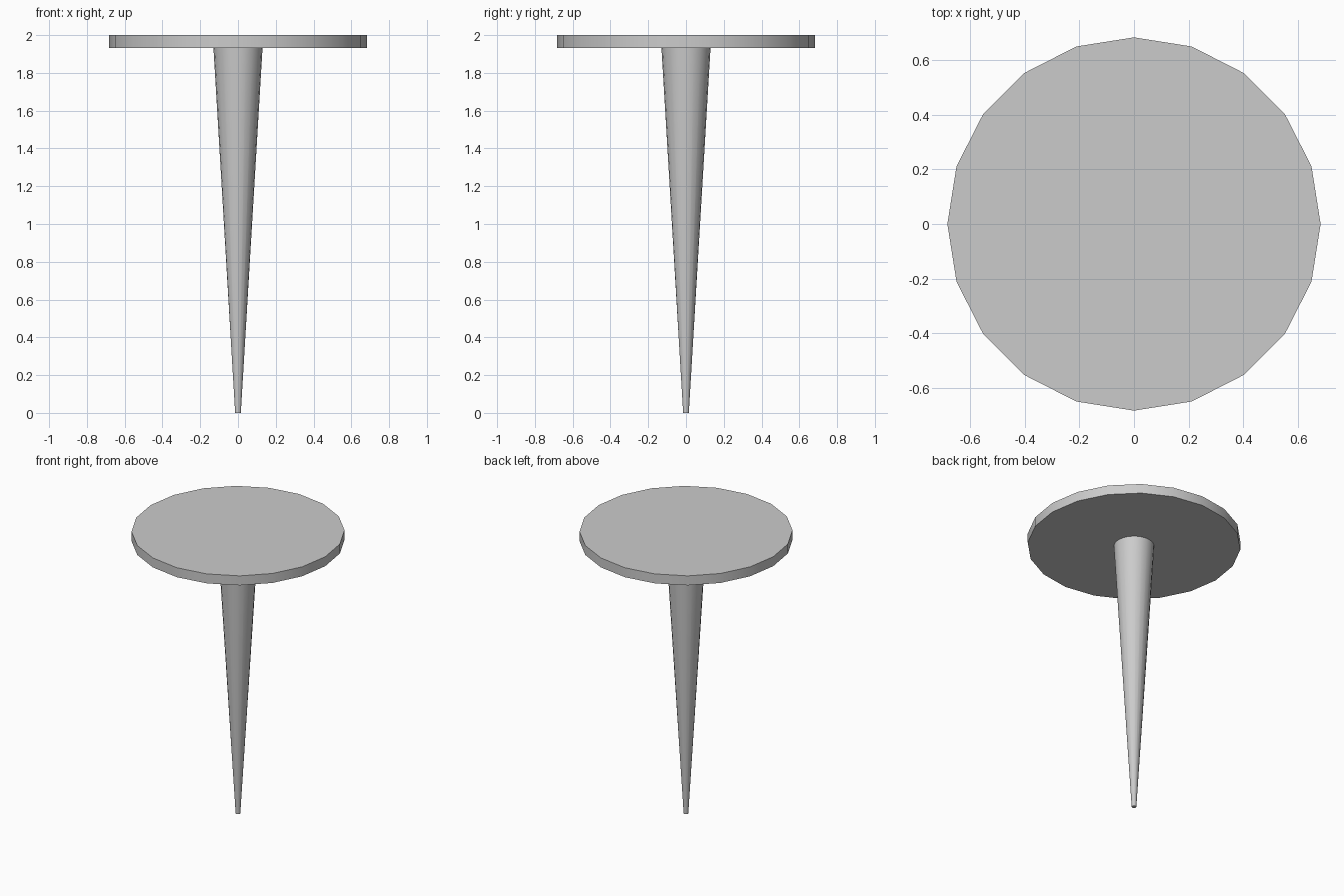
import bpy, math

if "Cube" in bpy.data.objects:
    bpy.data.objects.remove(bpy.data.objects["Cube"])

SIDES = 20


def round_part(name, r_bottom, r_top, z_bottom, z_top):
    """Upright 20-sided tapered cylinder with smooth sides and sharp rims."""
    bpy.ops.mesh.primitive_cone_add(
        vertices=SIDES, radius1=r_bottom, radius2=r_top,
        depth=z_top - z_bottom, location=(0, 0, (z_bottom + z_top) / 2))
    obj = bpy.context.object
    obj.name = name
    bpy.ops.object.shade_smooth_by_angle(angle=math.radians(30))
    return obj


# Flat round head
round_part("pin_head", 0.684, 0.684, 1.933, 2.0)

# Long shaft tapering to a small blunt tip
round_part("pin_shaft", 0.015, 0.13, 0.0, 1.933)
